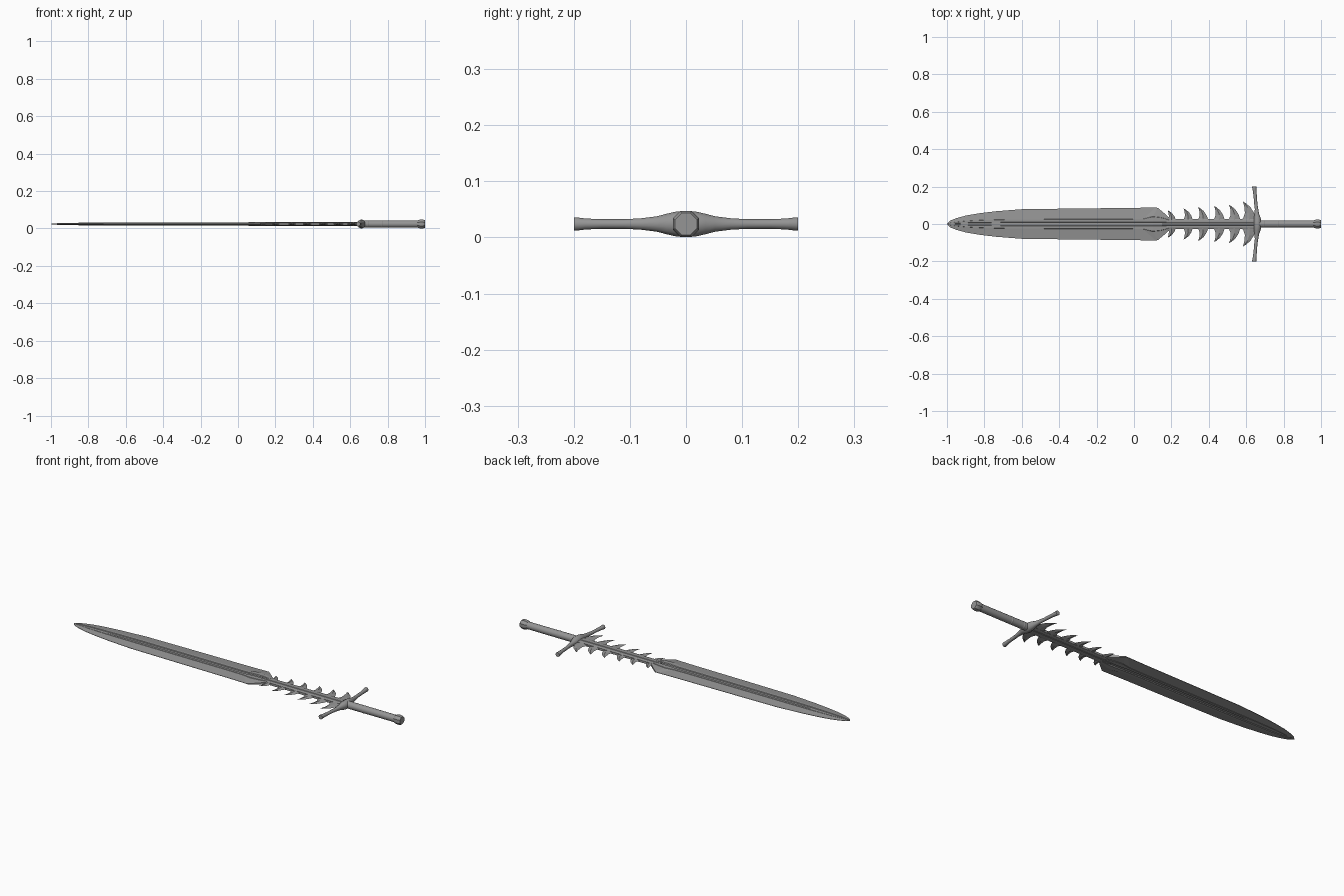
import bpy, bmesh, math

if "Cube" in bpy.data.objects:
    bpy.data.objects.remove(bpy.data.objects["Cube"])

CZ = 0.0240  # height of the sword's mid-plane

steel = bpy.data.materials.new("dark_steel")
steel.diffuse_color = (.3, .3, .3, 1)
steel.use_nodes = True
steel.node_tree.nodes["Principled BSDF"].inputs["Base Color"].default_value = steel.diffuse_color


def loft(name, rings, smooth=False):
    """Skin a closed solid through equal-sized rings of points."""
    bm = bmesh.new()
    rows = [[bm.verts.new((x, y, z + CZ)) for x, y, z in r] for r in rings]
    n = len(rows[0])
    for a, b in zip(rows, rows[1:]):
        for i in range(n):
            j = (i + 1) % n
            bm.faces.new((a[i], a[j], b[j], b[i]))
    bm.faces.new(rows[0])
    bm.faces.new(rows[-1])
    bmesh.ops.remove_doubles(bm, verts=bm.verts, dist=1e-5)
    bmesh.ops.recalc_face_normals(bm, faces=bm.faces)
    me = bpy.data.meshes.new(name)
    bm.to_mesh(me)
    bm.free()
    me.materials.append(steel)
    ob = bpy.data.objects.new(name, me)
    bpy.context.collection.objects.link(ob)
    if smooth:
        bpy.ops.object.select_all(action='DESELECT')
        bpy.context.view_layer.objects.active = ob
        ob.select_set(True)
        bpy.ops.object.shade_smooth_by_angle(angle=math.radians(35))
    return ob


def flat_ring(half):
    """Mirror a y>=0, z>=0 quarter profile (edge to centre) into a ring."""
    top = half + [(x, -y, z) for x, y, z in reversed(half[:-1])]
    return top + [(x, y, -z) for x, y, z in reversed(top)]


def turned(name, profile, n):
    """Lathe along x from (x, radius) pairs."""
    rings = [[(x, r * math.cos(math.tau * (k + .5) / n),
               r * math.sin(math.tau * (k + .5) / n)) for k in range(n)]
             for x, r in profile]
    return loft(name, rings, True)


# Blade: edge x, half width, edge thickness, inner x, ridge width, thickness
stations = [(-1, .001, .001, -1, .0004, .001),
            (-.985, .017, .001, -.985, .006, .003),
            (-.95, .031, .001, -.95, .011, .005),
            (-.9, .045, .001, -.9, .016, .006),
            (-.83, .057, .001, -.83, .02, .007),
            (-.74, .068, .001, -.74, .023, .008),
            (-.6, .079, .001, -.6, .025, .009),
            (-.3, .083, .001, -.3, .026, .009),
            (0, .086, .001, -.02, .026, .009),
            (.115, .089, .001, .05, .028, .009),
            (.128, .086, .003, .10, .04, .012),
            (.165, .055, .005, .145, .035, .012),
            (.195, .028, .006, .19, .022, .009)]
# Bevel, small step, flat band and a steep-walled centre groove
loft("blade", [flat_ring([(ex, w, e), (ix, r, t * .82), (ix, r * .96, t),
                          (ix, min(r, .026) * .4, t),
                          (ix, min(r, .026) * .3, t * .55), (ix, 0, t * .6)])
               for ex, w, e, ix, r, t in stations])

# Narrow spine between blade and guard, with a shallow centre rib
loft("spine", [flat_ring([(x, w, .006), (x, .02, .0082),
                          (x, .0075, .0085), (x, .006, .0105), (x, 0, .0108)])
               for x, w in ((.15, .025), (.3, .026), (.66, .027))])

# Curved thorns along both sides, growing towards the guard
tips = [(.18, .073), (.265, .083), (.343, .09), (.428, .096),
        (.508, .102), (.582, .12)]
for i, (tx, ty) in enumerate(tips):
    for side, label in ((1, "left"), (-1, "right")):
        k = ty / .1
        rings = []
        # height fraction, concave side, convex side, half thickness
        for f, a, b, t in ((0, -.008, .058, .008), (.15, .002, .057, .0075),
                           (.4, .009, .05, .0065), (.7, .007, .034, .0045),
                           (.9, .003, .015, .002), (1, 0, .001, .0005)):
            y = side * (.018 + (ty - .018) * f)
            xa, xb = tx + a * k, tx + b * k
            xm = xa * .5 + xb * .5
            rings.append([(xa, y, 0), (xm, y, t), (xb, y, 0), (xm, y, -t)])
        loft(f"thorn_{label}_{i + 1}", rings)

# Crossguard: y, centre x, half width in x, half height in z
half = [(.018, .66, .021, .0228), (.035, .659, .018, .0188),
        (.052, .657, .013, .0142), (.08, .655, .0095, .0105),
        (.11, .651, .009, .0088), (.15, .648, .009, .0088),
        (.18, .645, .0105, .0102), (.197, .643, .012, .0125),
        (.2, .643, .0115, .012)]
arms = ([(-y, *s) for y, *s in reversed(half)]
        + [(0, .66, .022, .0238)] + half)
loft("crossguard", [[(cx + hx * math.cos(math.tau * (k + .5) / 12), y,
                      hz * math.sin(math.tau * (k + .5) / 12))
                     for k in range(12)] for y, cx, hx, hz in arms], True)

# Grip with slim bands
turned("grip", [(.66, .0195), (.72, .0195), (.97, .019)], 16)
for i, x in enumerate((.69, .765)):
    turned(f"grip_band_{i + 1}", [(x, .019), (x + .002, .0202),
                                  (x + .008, .0202), (x + .01, .019)], 16)

# Faceted pommel
turned("pommel", [(.96, .019), (.966, .0235), (.975, .0255),
                  (.988, .0255), (.997, .0235), (1.0, .021)], 8)
